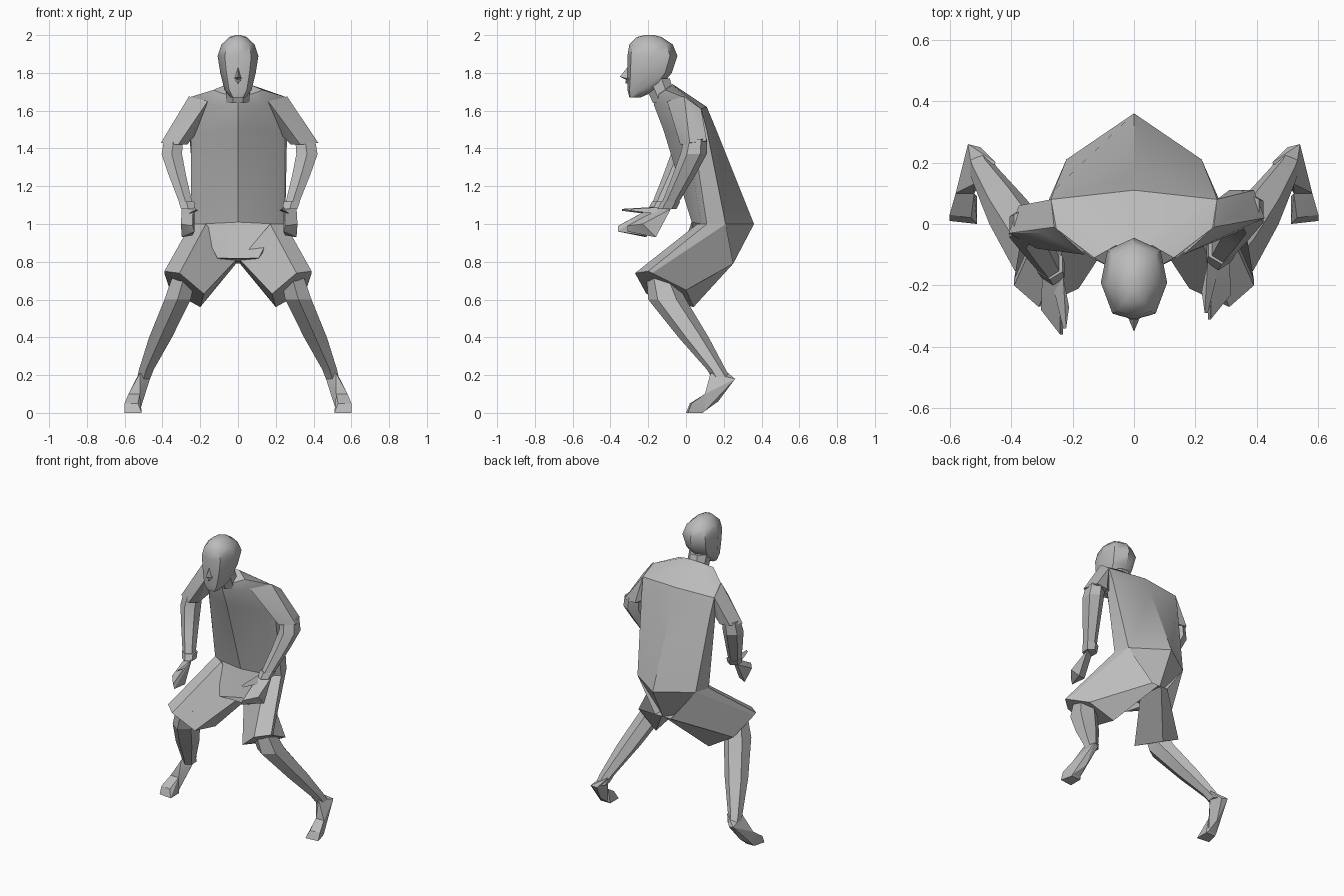
import bpy
import bmesh
import math
from mathutils import Vector

default_cube = bpy.data.objects.get("Cube")
if default_cube:
    bpy.data.objects.remove(default_cube, do_unlink=True)

GREY = (0.5, 0.5, 0.5, 1.0)
grey = bpy.data.materials.new("plain grey")
grey.use_nodes = True
grey.diffuse_color = GREY
grey.node_tree.nodes["Principled BSDF"].inputs["Base Color"].default_value = GREY


def finish(name, bm, smooth_angle=25):
    """Turn a bmesh into a named object with the shared material."""
    bmesh.ops.recalc_face_normals(bm, faces=bm.faces)
    mesh = bpy.data.meshes.new(name)
    bm.to_mesh(mesh)
    bm.free()
    mesh.materials.append(grey)
    part = bpy.data.objects.new(name, mesh)
    bpy.context.collection.objects.link(part)
    bpy.ops.object.select_all(action="DESELECT")
    part.select_set(True)
    bpy.context.view_layer.objects.active = part
    bpy.ops.object.shade_smooth_by_angle(angle=math.radians(smooth_angle))
    return part


def loft(name, rings, smooth_angle=25):
    """Skin a stack of equal-length rings and close both ends."""
    bm = bmesh.new()
    stack = [[bm.verts.new(point) for point in ring] for ring in rings]
    count = len(stack[0])
    for lower, upper in zip(stack, stack[1:]):
        for i in range(count):
            j = (i + 1) % count
            bm.faces.new((lower[i], lower[j], upper[j], upper[i]))
    caps = [bm.faces.new(stack[0]), bm.faces.new(stack[-1])]
    bmesh.ops.triangulate(bm, faces=caps)
    return finish(name, bm, smooth_angle)


def hull(name, points):
    """Wrap a few corner points in a faceted solid."""
    bm = bmesh.new()
    for point in points:
        bm.verts.new(point)
    result = bmesh.ops.convex_hull(bm, input=bm.verts)
    loose = set(result["geom_interior"] + result["geom_unused"])
    bmesh.ops.delete(bm, geom=[v for v in loose if isinstance(v, bmesh.types.BMVert)],
                     context="VERTS")
    return finish(name, bm)


def cm(points, scale_x=1, shift_y=0):
    """Convert whole hundredths to units, mirrored or shifted when asked."""
    return [Vector((x * scale_x, y + shift_y, z)) / 100 for x, y, z in points]


def mirrored_ring(half):
    """Complete a front-to-back half outline with its mirror image."""
    return half + [Vector((-p.x, p.y, p.z)) for p in half[-2:0:-1]]


def oval(x, y, z, rx, ry, sides=6):
    """Corner points of a level ring, in hundredths."""
    steps = [math.tau * (i + 0.5) / sides for i in range(sides)]
    return [(x + rx * math.cos(t), y + ry * math.sin(t), z) for t in steps]


# Torso: half outlines from the shirt tail up to the neck opening
torso_outlines = [
    [(0, 4, 81), (11, -4, 82), (10, 10, 80), (6, 20, 80), (0, 25, 79)],
    [(0, 3, 101), (20, 8, 100), (25, 11, 100), (22, 21, 100), (0, 36, 100)],
    [(0, -12, 150), (22, 0, 148), (25, 4, 146), (26, 11, 150), (0, 16, 150)],
    [(0, -17, 163), (14, -11, 163), (26, -1, 167), (27, 8, 161), (0, 11, 162)],
    [(0, -16, 168), (8, -14, 169), (13, -11, 171), (6, -7, 174), (0, -7, 174)],
]
loft("torso", [mirrored_ring(cm(half)) for half in torso_outlines])

# Neck
loft("neck", [cm(oval(0, -11, 164, 7, 7, 8)), cm(oval(0, -16, 177, 7, 8, 8))])

# Head: height, front, back and half width of each level
head_levels = [(167, -30, -24, 4), (171, -31, -15, 7.2), (180, -31, -7.5, 9.4),
               (189, -31, -4.5, 10.8), (195, -30, -7, 8.8), (199, -26, -13, 4.5),
               (200, -22, -17, 1.5)]
head_rings = []
for z, front, back, half_width in head_levels:
    depth = back - front
    half = [(0, front, z), (half_width * 0.65, front + depth * 0.07, z),
            (half_width, front + depth * 0.45, z),
            (half_width * 0.8, back - depth * 0.15, z), (0, back, z)]
    head_rings.append(mirrored_ring(cm(half)))
loft("head", head_rings, 45)

# Nose and lips
hull("nose", cm([(0, -31, 183), (0, -35, 178), (-1.7, -31, 177), (1.7, -31, 177),
                 (0, -31, 176)]))
hull("lips", cm([(-3, -30, 178), (3, -30, 178), (0, -32, 176), (0, -32, 174.5),
                 (0, -30, 174)]))

for side, label in ((1, "left"), (-1, "right")):
    # Arms: the right one is tucked closer and held further forward
    pose = (1, 0) if side > 0 else (-0.96, -5)

    def limb(part, levels, *placement):
        return loft(f"{label}_{part}", [cm(oval(*level), *placement) for level in levels])

    # Sleeve: grows out of the shoulder and opens above the elbow
    shoulder = [(27, 8, 161), (26, -1, 167.5), (16, -10, 165), (22, 3, 148), (22, -4, 155)]
    opening = [(31, 2, 160), (39, 11, 144), (42.5, 2, 143), (33, -3, 142),
               (28, 1, 142), (31, 11, 143)]
    hull(f"{label}_sleeve", cm(shoulder, side) + cm(opening, *pose))

    limb("forearm", [(35.5, 5, 145, 6, 6), (36.5, 4, 137, 6.5, 7), (33.5, -1, 126, 5.5, 6),
                     (29, -8, 112, 4.2, 4.5)], *pose)
    limb("cuff", [(28.5, -8, 112, 5, 5), (27.5, -10, 108, 4.5, 5)], *pose)

    # Hands: palm with folded fingers, and a thumb pointing ahead
    hull(f"{label}_palm", cm([(24, -12, 109), (31, -8, 108), (31, -16, 93), (25, -18, 94),
                              (31.5, -23, 100), (24, -31, 96), (25, -31, 99),
                              (25, -20, 105)], *pose))
    hull(f"{label}_thumb", cm([(24, -12, 109), (28, -13, 105), (23, -29, 108),
                               (22, -22, 107), (24, -29, 107)], *pose))

    # Shorts: thigh facets fan from the hips to a slanted hem
    hip = [(25, 11, 100), (17, 6, 100), (1, 5, 81), (1, 25, 79), (6, 25, 79), (22, 21, 100)]
    hem = [(39, -20, 75), (31, -27, 74), (18, -21, 63), (20, 4, 56), (36, 0, 65),
           (39, -18, 74)]
    loft(f"{label}_shorts_leg", [cm(hip, side), cm(hem, side)])

    # Shins
    limb("shin", [(28, -14, 74, 7, 7), (32, -10, 60, 8, 10), (41, 4, 40, 7, 8),
                  (48.5, 16, 23, 4.5, 5), (50, 19, 18, 4, 5)], side)

    # Feet: raised heel running down to the ball and toes
    arch = [(52, 10, 10), (58, 10, 10), (52, 10, 1), (58, 10, 1)]
    hull(f"{label}_heel", cm([(45, 20, 23), (52, 13, 21), (54, 26, 18), (50, 25, 17),
                              (53, 17, 6)] + arch, side))
    hull(f"{label}_toes", cm([(51, 0, 0), (60, 1, 0), (53, 2, 5), (60, 3, 5),
                              (51, 9, 0), (58, 9, 0)] + arch, side))
